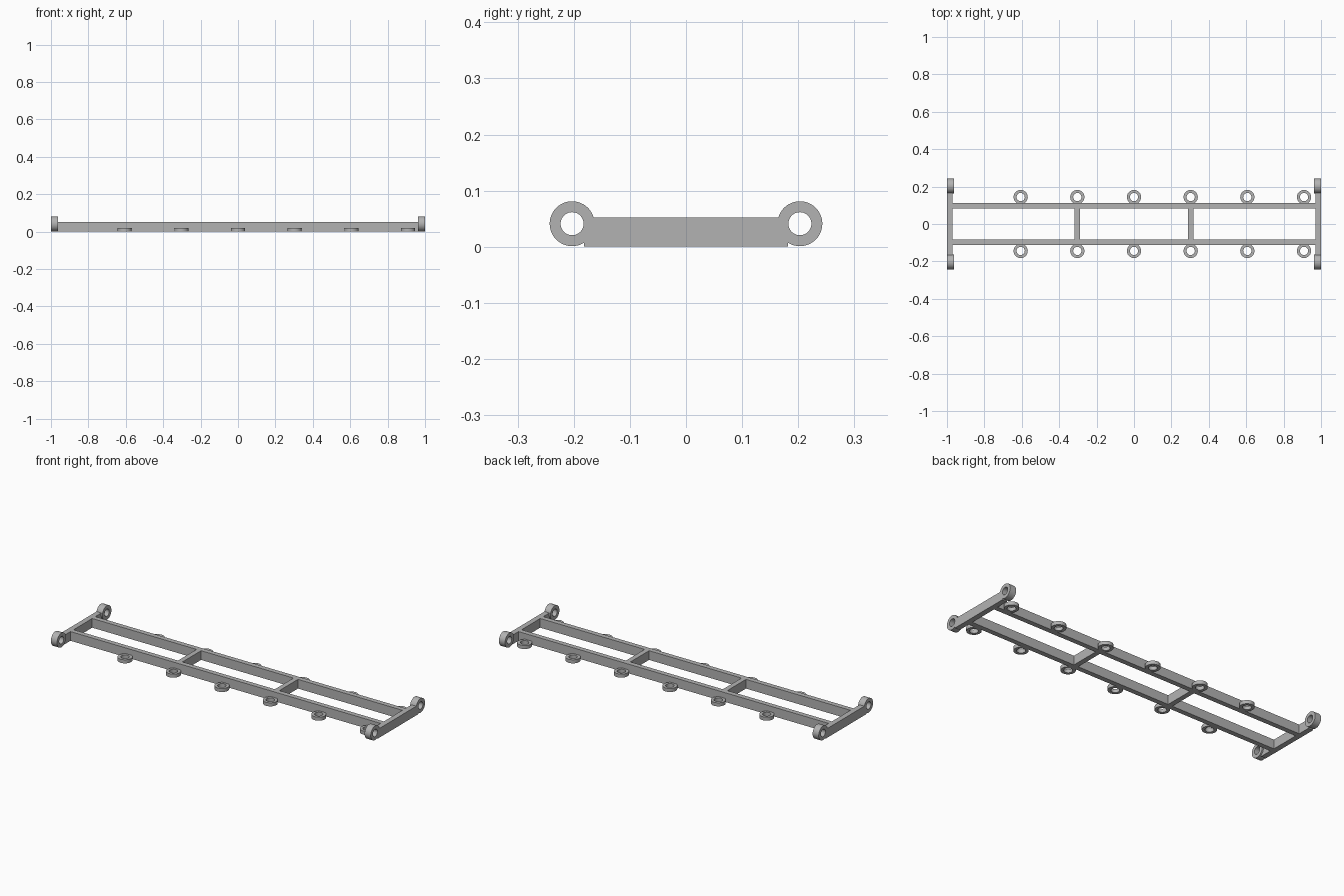
import bpy
import bmesh
import math
from mathutils import Matrix

if "Cube" in bpy.data.objects:
    bpy.data.objects.remove(bpy.data.objects["Cube"], do_unlink=True)

# Single flat grey for the whole frame
grey = bpy.data.materials.new("plain grey")
grey.use_nodes = True
grey.diffuse_color = (0.45, 0.45, 0.45, 1)
grey.node_tree.nodes["Principled BSDF"].inputs["Base Color"].default_value = grey.diffuse_color

HEIGHT = 0.052
SEGMENTS = 48


def add_object(name, bm):
    bmesh.ops.recalc_face_normals(bm, faces=bm.faces)
    mesh = bpy.data.meshes.new(name)
    bm.to_mesh(mesh)
    bm.free()
    mesh.materials.append(grey)
    obj = bpy.data.objects.new(name, mesh)
    bpy.context.collection.objects.link(obj)
    return obj


def bar(name, x, y, size_x, size_y):
    """Square bar lying on the ground."""
    bm = bmesh.new()
    bmesh.ops.create_cube(bm, size=1)
    bmesh.ops.scale(bm, vec=(size_x, size_y, HEIGHT), verts=bm.verts)
    bmesh.ops.translate(bm, vec=(x, y, HEIGHT / 2), verts=bm.verts)
    return add_object(name, bm)


def ring(name, center, outer, inner, depth, along_x=False):
    """Flat washer: a rectangular profile spun around its axis."""
    bm = bmesh.new()
    h = depth / 2
    profile = [(inner, -h), (outer, -h), (outer, h), (inner, h)]
    verts = [bm.verts.new((r, 0, z)) for r, z in profile]
    edges = [bm.edges.new((verts[i], verts[(i + 1) % 4])) for i in range(4)]
    bmesh.ops.spin(bm, geom=verts + edges, cent=(0, 0, 0), axis=(0, 0, 1),
                   angle=math.tau, steps=SEGMENTS, use_merge=True)
    bmesh.ops.remove_doubles(bm, verts=bm.verts, dist=0.0001)
    if along_x:
        bmesh.ops.rotate(bm, verts=bm.verts, matrix=Matrix.Rotation(math.pi / 2, 3, "Y"))
    bmesh.ops.translate(bm, vec=center, verts=bm.verts)
    obj = add_object(name, bm)
    bpy.ops.object.select_all(action="DESELECT")
    obj.select_set(True)
    bpy.context.view_layer.objects.active = obj
    bpy.ops.object.shade_smooth_by_angle(angle=math.radians(30))
    return obj


# End bars with an upright eyelet at each tip, and the cross bars
for sx, end in ((-1, "right"), (1, "left")):
    bar(f"{end}_end_bar", sx * 0.985, 0, 0.03, 0.364)
    bar(f"{end}_cross_bar", sx * 0.303, 0, 0.028, 0.168)
    for sy, side in ((-1, "front"), (1, "back")):
        ring(f"{end}_{side}_end_eyelet", (sx * 0.981, sy * 0.203, 0.041),
             0.04, 0.0205, 0.038, along_x=True)

# Long rails with flat mounting rings along the outside
for sy, side in ((-1, "front"), (1, "back")):
    bar(f"{side}_rail", 0, sy * 0.097, 1.94, 0.028)
    for i in range(6):
        ring(f"{side}_mounting_ring_{i + 1}", ((i - 2) * 0.303, sy * 0.144, 0.01),
             0.038, 0.022, 0.02)
